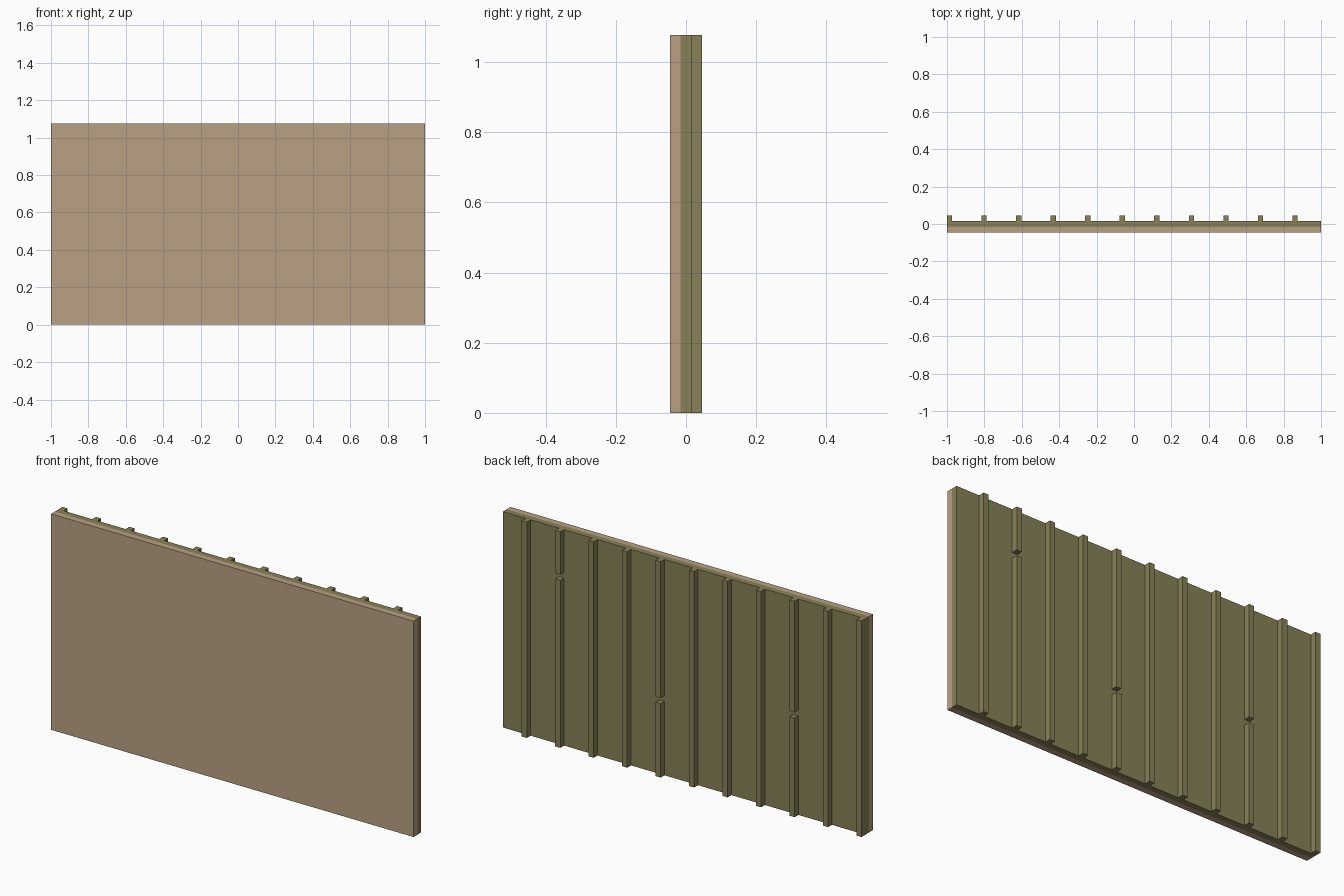
import bpy

# Clear the default cube
cube = bpy.data.objects.get("Cube")
if cube:
    bpy.data.objects.remove(cube, do_unlink=True)


def make_material(name, rgb):
    mat = bpy.data.materials.new(name)
    mat.use_nodes = True
    mat.diffuse_color = (*rgb, 1)
    mat.node_tree.nodes["Principled BSDF"].inputs["Base Color"].default_value = (*rgb, 1)
    return mat


TAN = make_material("tan board", (0.49, 0.355, 0.23))
OLIVE = make_material("olive timber", (0.246, 0.22, 0.098))


def box(name, x, y, z, mat):
    """Box spanning the (min, max) ranges x, y and z."""
    bpy.ops.mesh.primitive_cube_add(size=1, location=[(a + b) / 2 for a, b in (x, y, z)])
    obj = bpy.context.object
    obj.name = name
    obj.scale = [b - a for a, b in (x, y, z)]
    bpy.ops.object.transform_apply(location=False, rotation=False, scale=True)
    obj.data.materials.append(mat)
    return obj


HEIGHT = 1.077
Y_FRONT, Y_JOIN, Y_BACK, Y_RIB = -0.045, -0.015, 0.015, 0.045

# Front facing board and the backing sheet behind it
box("front_board", (-1, 1), (Y_FRONT, Y_JOIN), (0, HEIGHT), TAN)
box("backing_sheet", (-1, 1), (Y_JOIN, Y_BACK), (0, HEIGHT), OLIVE)

# Vertical battens on the back; three are split by a small gap
RIB_W, SPACING, GAP = 0.028, 0.1847, 0.028
gaps = {2: 0.508, 6: 0.383, 9: 0.85}
for i in range(11):
    x0 = -1 + i * SPACING
    spans = [(0, HEIGHT)]
    if i in gaps:
        spans = [(0, gaps[i] - GAP / 2), (gaps[i] + GAP / 2, HEIGHT)]
    for j, span in enumerate(spans):
        box(f"batten_{i + 1}_{'lower' if j == 0 else 'upper'}" if len(spans) > 1 else f"batten_{i + 1}",
            (x0, x0 + RIB_W), (Y_BACK, Y_RIB), span, OLIVE)
